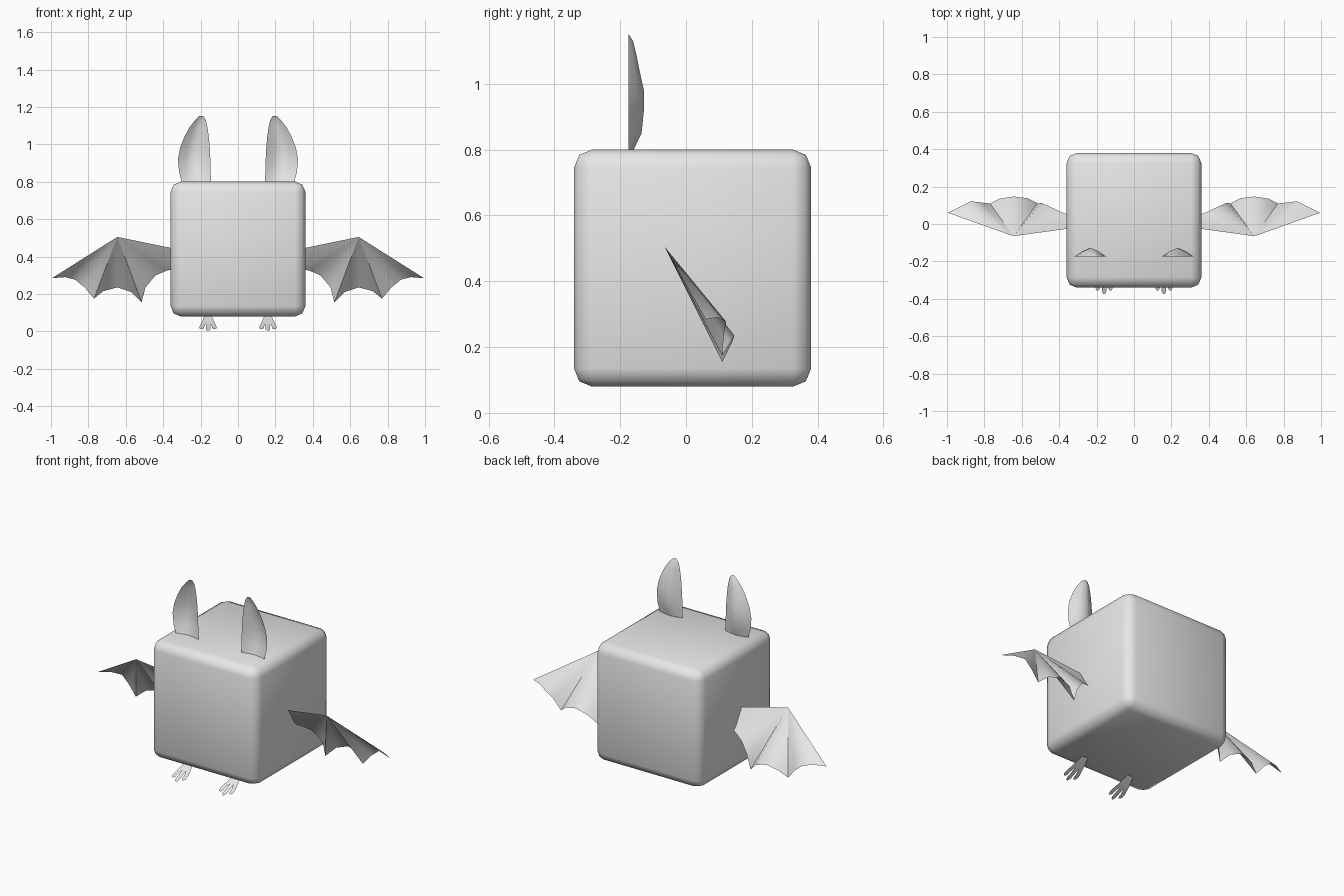
import bpy, bmesh, math

if "Cube" in bpy.data.objects:
    bpy.data.objects.remove(bpy.data.objects["Cube"])

grey = bpy.data.materials.new("light grey")
grey.diffuse_color = (0.8, 0.8, 0.8, 1)
grey.use_nodes = True
grey.node_tree.nodes["Principled BSDF"].inputs["Base Color"].default_value = grey.diffuse_color


def finish(ob, angle):
    ob.data.materials.append(grey)
    bpy.ops.object.select_all(action='DESELECT')
    ob.select_set(True)
    bpy.context.view_layer.objects.active = ob
    bpy.ops.object.shade_smooth_by_angle(angle=math.radians(angle))


def sheet(name, verts, faces, side, angle=60):
    """Thin surface; side = -1 mirrors it across x."""
    pts = [(side * x, y, z) for x, y, z in verts]
    if side < 0:
        faces = [tuple(reversed(f)) for f in faces]
    me = bpy.data.meshes.new(name)
    me.from_pydata(pts, [], faces)
    ob = bpy.data.objects.new(name, me)
    bpy.context.collection.objects.link(ob)
    finish(ob, angle)


# Body: rounded cube
me = bpy.data.meshes.new("body")
bm = bmesh.new()
bmesh.ops.create_cube(bm, size=0.72)
bmesh.ops.translate(bm, verts=bm.verts, vec=(0, 0.02, 0.44))
bmesh.ops.bevel(bm, geom=bm.edges[:], offset=0.054, segments=2,
                profile=0.5, affect='EDGES')
bm.to_mesh(me)
bm.free()
body = bpy.data.objects.new("body", me)
bpy.context.collection.objects.link(body)
finish(body, 60)

# Wing: folded membrane fanning out from the wrist
wrist = (0.645, -0.065, 0.505)
rim = [(0.33, -0.022, 0.44), (0.33, 0.04, 0.335), (0.38, 0.06, 0.325),
       (0.44, 0.088, 0.30), (0.495, 0.113, 0.235), (0.515, 0.11, 0.155),
       (0.57, 0.138, 0.21), (0.645, 0.147, 0.235), (0.72, 0.135, 0.215),
       (0.77, 0.11, 0.175), (0.82, 0.115, 0.235), (0.872, 0.122, 0.277),
       (0.925, 0.095, 0.29), (0.995, 0.06, 0.284)]
wing_verts = [wrist] + rim
wing_faces = [(0, i, i + 1) for i in range(1, len(rim))]

# Ear: cupped leaf; rows of height, inner x, outer x, cup depth
ear_rows = [(0.78, 0.145, 0.29, 0.012), (0.80, 0.145, 0.30, 0.016),
            (0.85, 0.146, 0.315, 0.040), (0.92, 0.148, 0.321, 0.047),
            (0.98, 0.151, 0.310, 0.047), (1.04, 0.156, 0.287, 0.034),
            (1.09, 0.163, 0.260, 0.024), (1.13, 0.172, 0.229, 0.014),
            (1.152, 0.186, 0.206, 0.0)]
columns = [(0, 0), (0.25, 0.62), (0.5, 1), (0.75, 0.62), (1, 0)]
ear_verts = [(a + (b - a) * t, -0.175 + d * k, z)
             for z, a, b, d in ear_rows for t, k in columns]
n = len(columns)
ear_faces = [(r * n + c, r * n + c + 1, (r + 1) * n + c + 1, (r + 1) * n + c)
             for r in range(len(ear_rows) - 1) for c in range(n - 1)]


# Foot: flat sloping sheet that splits into three toes
def foot_y(z):
    curve = [(0.0, -0.385), (0.028, -0.315), (0.05, -0.27), (0.10, -0.19)]
    for (z0, y0), (z1, y1) in zip(curve, curve[1:]):
        if z <= z1:
            return y0 + (y1 - y0) * (z - z0) / (z1 - z0)
    return curve[-1][1]


foot_verts, foot_faces = [], []
for z, half in [(0.095, 0.018), (0.08, 0.021), (0.055, 0.031), (0.04, 0.038)]:
    for k in (-1, -1 / 3, 1 / 3, 1):
        foot_verts.append((0.16 + half * k, foot_y(z), z))
for r in range(3):
    for c in range(3):
        a = r * 4 + c
        foot_faces.append((a, a + 4, a + 5, a + 1))
for c, (cx, low) in enumerate([(-0.034, 0.012), (0, 0.004), (0.034, 0.012)]):
    prev = (12 + c, 13 + c)
    for f, half in [(0.45, 0.012), (0.18, 0.012), (0.0, 0.005)]:
        z = low + (0.04 - low) * f
        i = len(foot_verts)
        foot_verts += [(0.16 + cx - half, foot_y(z), z),
                       (0.16 + cx + half, foot_y(z), z)]
        foot_faces.append((prev[0], i, i + 1, prev[1]))
        prev = (i, i + 1)

for side, label in ((1, "right"), (-1, "left")):
    sheet("wing_" + label, wing_verts, wing_faces, side)
    sheet("ear_" + label, ear_verts, ear_faces, side)
    sheet("foot_" + label, foot_verts, foot_faces, side)
